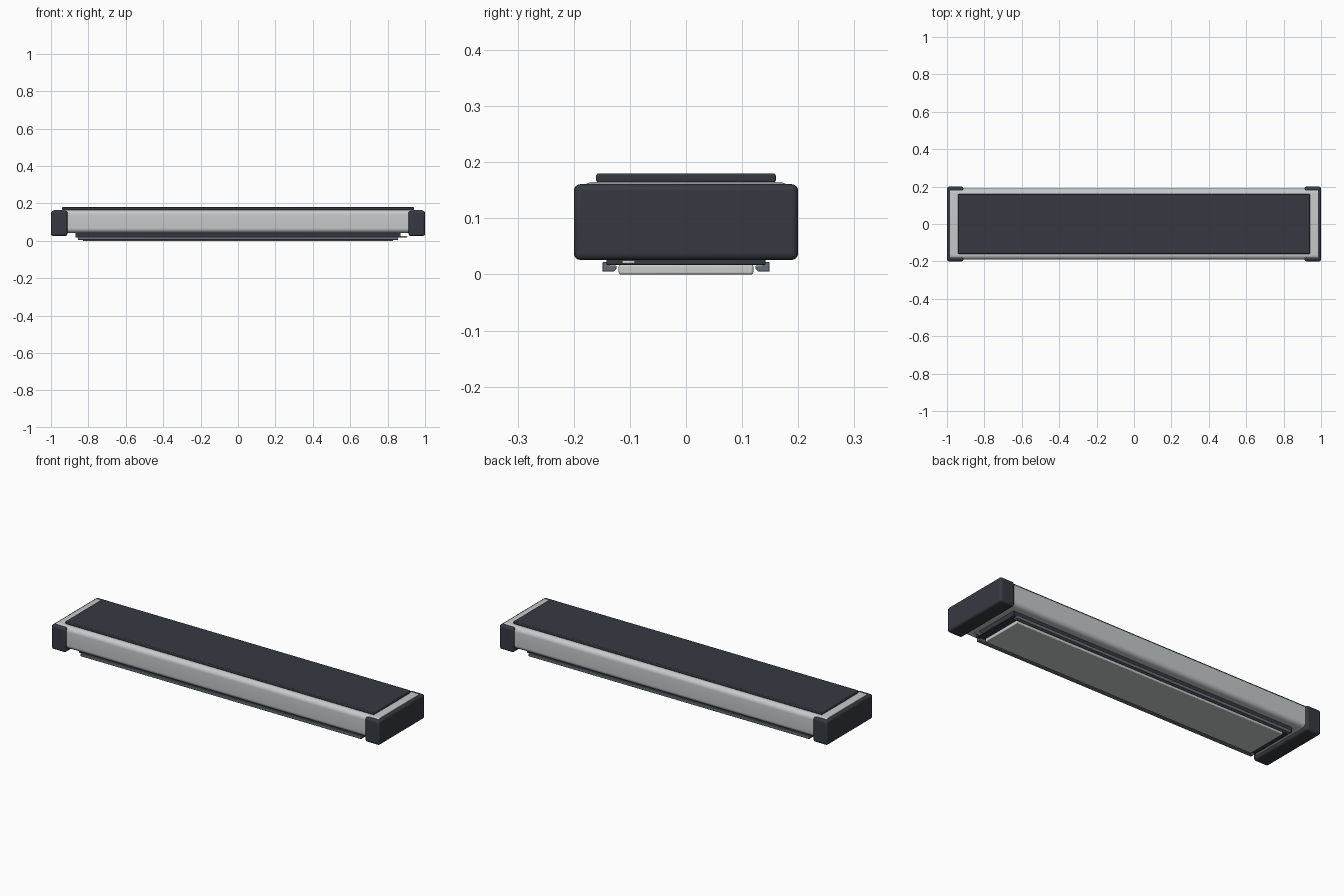
import bpy, bmesh, math

if "Cube" in bpy.data.objects:
    bpy.data.objects.remove(bpy.data.objects["Cube"])


def material(name, rgb):
    m = bpy.data.materials.new(name)
    m.diffuse_color = (*rgb, 1)
    m.use_nodes = True
    m.node_tree.nodes["Principled BSDF"].inputs["Base Color"].default_value = m.diffuse_color
    return m


SILVER = material("silver", (0.56, 0.59, 0.60))
CHARCOAL = material("charcoal", (0.036, 0.042, 0.053))
STEEL = material("blue_grey", (0.13, 0.155, 0.18))
PANEL = material("pale_grey", (0.60, 0.61, 0.61))


def finish(ob, mat, bevel, segments=3):
    ob.data.materials.append(mat)
    if bevel:
        b = ob.modifiers.new("bevel", 'BEVEL')
        b.width = bevel
        b.segments = segments
        b.limit_method = 'ANGLE'
    bpy.context.view_layer.objects.active = ob
    ob.select_set(True)
    bpy.ops.object.shade_smooth_by_angle(angle=math.radians(35))
    ob.select_set(False)
    return ob


def box(name, x, y, z, mat, bevel=0.004, segments=3):
    """Bevelled box from (min, max) ranges."""
    bm = bmesh.new()
    bmesh.ops.create_cube(bm, size=1)
    for v in bm.verts:
        v.co = [(a + b) / 2 + c * (b - a) for (a, b), c in zip((x, y, z), v.co)]
    me = bpy.data.meshes.new(name)
    bm.to_mesh(me)
    bm.free()
    ob = bpy.data.objects.new(name, me)
    bpy.context.collection.objects.link(ob)
    return finish(ob, mat, bevel, segments)


def extrude_x(name, profile, half, mat, bevel=0.0):
    """Extrude a closed (y, z) profile along x."""
    bm = bmesh.new()
    f = bm.faces.new([bm.verts.new((-half, y, z)) for y, z in profile])
    new = bmesh.ops.extrude_face_region(bm, geom=[f])["geom"]
    for v in new:
        if isinstance(v, bmesh.types.BMVert):
            v.co.x = half
    bmesh.ops.recalc_face_normals(bm, faces=bm.faces)
    me = bpy.data.meshes.new(name)
    bm.to_mesh(me)
    bm.free()
    ob = bpy.data.objects.new(name, me)
    bpy.context.collection.objects.link(ob)
    return finish(ob, mat, bevel, 2)


# Main housing: rounded long edges, flat ends hidden in the caps
W, BOTTOM, TOP, R = 0.19, 0.043, 0.165, 0.025
outline = []
for cy, cz, start in ((W - R, TOP - R, 0), (R - W, TOP - R, 90),
                      (R - W, BOTTOM + R, 180), (W - R, BOTTOM + R, 270)):
    for i in range(9):
        a = math.radians(start + i * 90 / 8)
        outline.append((cy + R * math.cos(a), cz + R * math.sin(a)))
extrude_x("housing", outline, 0.985, SILVER)

# Top cover panel
box("top_panel", (-0.94, 0.94), (-0.16, 0.16), (0.164, 0.18), CHARCOAL)

# End caps
for s, side in ((-1, "left"), (1, "right")):
    box(side + "_end_cap", sorted((s * 0.912, s)), (-0.2, 0.2), (0.026, 0.161),
        CHARCOAL, 0.012, 4)

# Underside base plate and bottom panel
box("base_plate", (-0.87, 0.87), (-0.142, 0.142), (0.017, 0.05), CHARCOAL, 0.003)
box("bottom_panel", (-0.83, 0.83), (-0.12, 0.12), (0.0, 0.018), PANEL, 0.004)

# Stepped side rails
for s, side in ((-1, "front"), (1, "back")):
    step = [(0.124, 0.010), (0.129, 0.005), (0.149, 0.005), (0.149, 0.022),
            (0.137, 0.022), (0.137, 0.016), (0.124, 0.016)]
    extrude_x(side + "_rail", [(s * y, z) for y, z in step], 0.855, STEEL, 0.0015)

# Small connector tab beneath the right end
box("connector_tab", (0.86, 0.905), (-0.114, -0.091), (0.019, 0.025), PANEL, 0.002)
